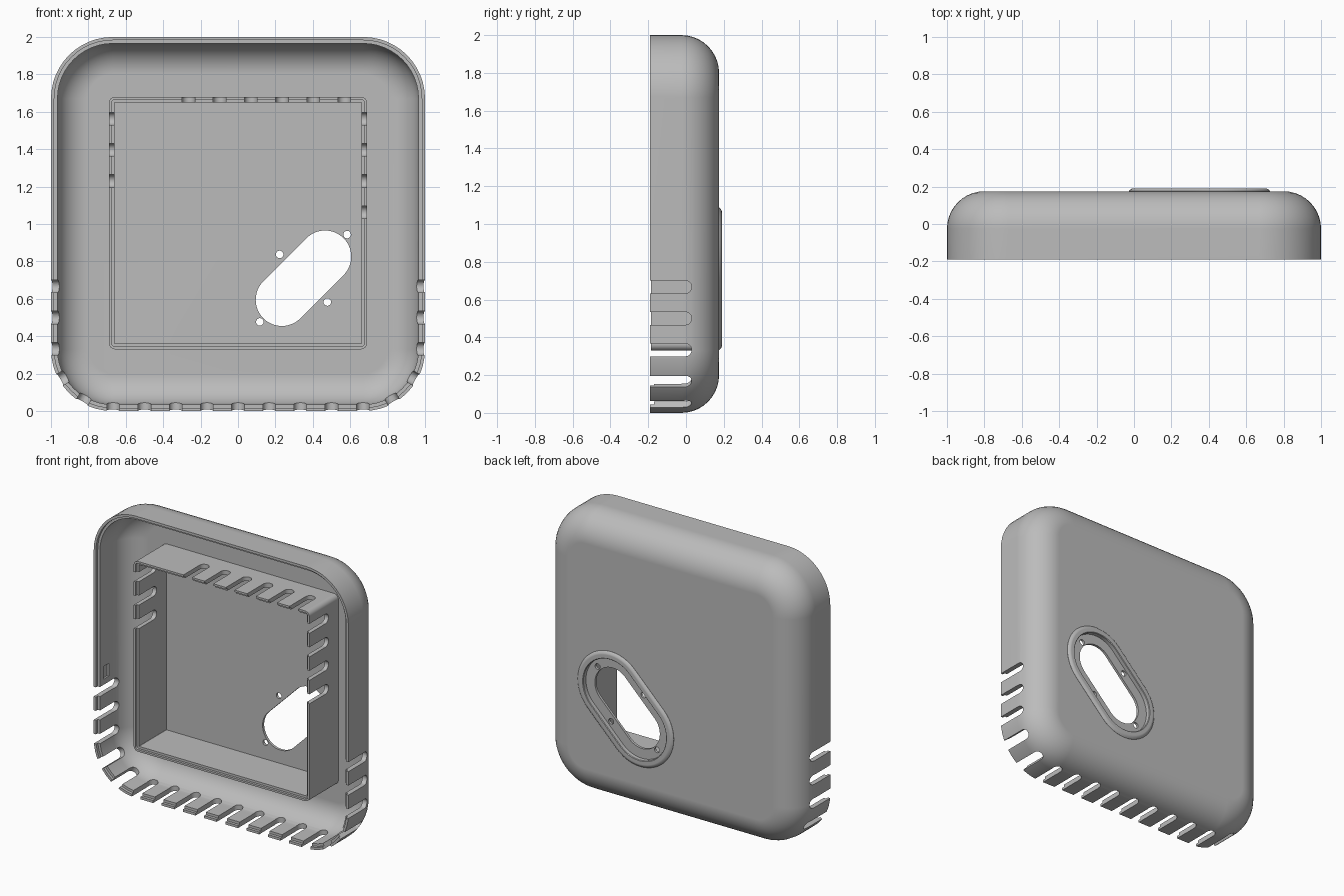
import bpy, bmesh
from math import pi, sin, cos, radians
from mathutils import Vector

if "Cube" in bpy.data.objects:
    bpy.data.objects.remove(bpy.data.objects["Cube"], do_unlink=True)

grey = bpy.data.materials.new("plain_grey")
grey.use_nodes = True
grey.diffuse_color = (0.5, 0.5, 0.5, 1)
grey.node_tree.nodes["Principled BSDF"].inputs["Base Color"].default_value = (0.5, 0.5, 0.5, 1)


def outline(half_u, half_v, r, seg=12):
    """Rounded rectangle; a stadium when half_v equals r."""
    pts = []
    for k, (su, sv) in enumerate(((1, 1), (-1, 1), (-1, -1), (1, -1))):
        for i in range(seg + 1):
            a = (k + i / seg) * pi / 2
            pts.append((su * (half_u - r) + r * cos(a), sv * (half_v - r) + r * sin(a)))
    return pts


def loft(bm, rings, closed=False):
    """Skin equal rings of points; cap the ends or join last to first."""
    loops = [[bm.verts.new(p) for p in ring] for ring in rings]
    n = len(loops[0])
    pairs = list(zip(loops, loops[1:]))
    if closed:
        pairs.append((loops[-1], loops[0]))
    else:
        bm.faces.new(loops[0])
        bm.faces.new(loops[-1])
    for a, b in pairs:
        for i in range(n):
            j = (i + 1) % n
            bm.faces.new((a[i], a[j], b[j], b[i]))


def finish(name, bm):
    bmesh.ops.remove_doubles(bm, verts=bm.verts, dist=1e-5)
    bmesh.ops.recalc_face_normals(bm, faces=bm.faces)
    mesh = bpy.data.meshes.new(name)
    bm.to_mesh(mesh)
    bm.free()
    mesh.materials.append(grey)
    ob = bpy.data.objects.new(name, mesh)
    bpy.context.collection.objects.link(ob)
    return ob


def upright(half_x, half_z, r, y, cz=1.0):
    return [Vector((u, y, cz + v)) for u, v in outline(half_x, half_z, r)]


def tilted(half_u, r, y):
    """Stadium ring on the 45 degree axis of the opening."""
    c = cos(pi / 4)
    return [Vector((0.35 + (u - v) * c, y, 0.71 + (u + v) * c))
            for u, v in outline(half_u, r, r)]


def slot(bm, x, z, angle, reach):
    """Round-ended cutter crossing a wall at (x, z), pointing along angle."""
    d = Vector((cos(angle), 0, sin(angle)))
    t = Vector((-sin(angle), 0, cos(angle)))
    shape = outline(0.034, 0.2, 0.034, 6)
    loft(bm, [[Vector((x, -0.17, z)) + d * s + t * u + Vector((0, v, 0))
               for u, v in shape] for s in (-reach, reach)])


def cut(ob, cutter):
    cutter.hide_render = True
    mod = ob.modifiers.new("cut", "BOOLEAN")
    mod.operation = "DIFFERENCE"
    mod.solver = "EXACT"
    mod.object = cutter
    select(ob)
    bpy.ops.object.modifier_apply(modifier=mod.name)
    bpy.data.objects.remove(cutter, do_unlink=True)


def select(ob):
    bpy.ops.object.select_all(action="DESELECT")
    ob.select_set(True)
    bpy.context.view_layer.objects.active = ob


def shade(ob):
    select(ob)
    bpy.ops.object.shade_smooth_by_angle(angle=radians(30))
    mod = ob.modifiers.new("flat_face_normals", "WEIGHTED_NORMAL")
    mod.keep_sharp = True


# Shell: outside, rounded back edge, then inside back out to the stepped rim
FRONT, BACK, FILLET, WALL, CORNER = -0.19, 0.175, 0.2, 0.035, 0.33
N = 10


def arc(radius):
    return [(FILLET - radius * cos(i / N * pi / 2),
             BACK - FILLET + radius * sin(i / N * pi / 2)) for i in range(N + 1)]


inner = arc(FILLET - WALL)[::-1]
profile = inner + [(WALL, FRONT + 0.02), (WALL / 2, FRONT + 0.02), (WALL / 2, FRONT),
                   (0, FRONT)] + arc(FILLET)
bm = bmesh.new()
loft(bm, [upright(1 - d, 1 - d, CORNER - d, y) for d, y in profile])
shell = finish("shell", bm)

# Vent slots along the bottom, lower sides and lower corners
bm = bmesh.new()
for i in range(9):
    slot(bm, (i - 4) / 6, 0.02, -pi / 2, 0.12)
for side in (1, -1):
    for i in range(3):
        slot(bm, side * 0.98, (i + 2) / 6, 0, 0.12)
    for deg in (30, 60):
        a = radians(deg)
        slot(bm, side * (0.67 + 0.31 * cos(a)), 0.33 - 0.31 * sin(a), -side * a if side > 0 else pi + a, 0.12)
cut(shell, finish("slot_cutter", bm))

# Shallow pockets on the inner side walls
bm = bmesh.new()
for side in (1, -1):
    loft(bm, [[Vector((side * x, -0.1 + u, 0.785 + v))
               for u, v in ((-0.03, -0.045), (0.03, -0.045), (0.03, 0.045), (-0.03, 0.045))]
              for x in (0.94, 0.978)])
cut(shell, finish("pocket_cutter", bm))

# Recessed seat, oblong opening and four screw holes in the back
bm = bmesh.new()
loft(bm, [tilted(0.373, 0.21, y) for y in (0.158, 0.3)])
cut(shell, finish("seat_cutter", bm))
bm = bmesh.new()
loft(bm, [tilted(0.303, 0.14, y) for y in (0, 0.3)])
c = cos(pi / 4)
for u, v in ((0.33, 0), (-0.33, 0), (0, 0.18), (0, -0.18)):
    loft(bm, [upright(0.02, 0.02, 0.02, y, 0) for y in (0, 0.3)])
    bm.verts.ensure_lookup_table()
    bmesh.ops.translate(bm, verts=bm.verts[-104:],
                        vec=(0.35 + (u - v) * c, 0, 0.71 + (u + v) * c))
cut(shell, finish("opening_cutter", bm))
shade(shell)

# Raised lip around the seat
bm = bmesh.new()
lip = ((0.262, 0.168), (0.262, 0.176), (0.256, 0.183), (0.246, 0.189), (0.238, 0.19),
       (0.214, 0.19), (0.21, 0.186), (0.21, 0.168))
loft(bm, [tilted(r + 0.163, r, y) for r, y in lip], closed=True)
shade(finish("opening_lip", bm))

# Inner square frame with a stepped front edge
bm = bmesh.new()
steps = ((0, 0.15), (0, -0.185), (0.014, -0.185), (0.014, -0.168), (0.03, -0.168), (0.03, 0.15))
loft(bm, [upright(0.69 - d, 0.675 - d, 0.034 - d, y, 1.005) for d, y in steps], closed=True)
frame = finish("inner_frame", bm)

# Slots in the top and upper sides of the frame
bm = bmesh.new()
for i in range(6):
    slot(bm, -0.265 + i / 6, 1.665, pi / 2, 0.06)
for side, count in ((-1, 3), (1, 4)):
    for i in range(count):
        slot(bm, side * 0.675, 1.563 - i / 6, 0, 0.06)
cut(frame, finish("frame_slot_cutter", bm))
shade(frame)
